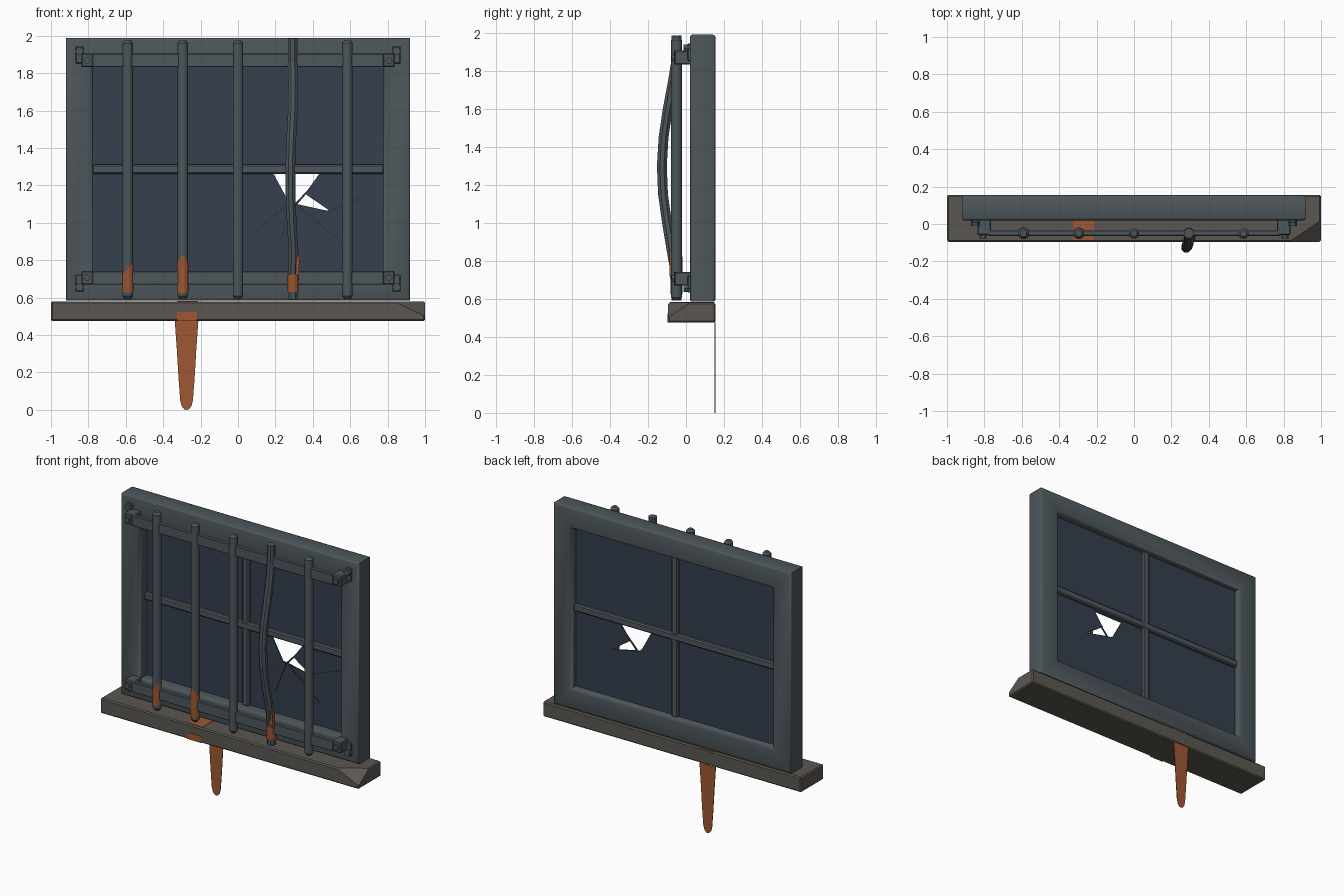
import bpy, bmesh, math
from mathutils import Vector

if "Cube" in bpy.data.objects:
    bpy.data.objects.remove(bpy.data.objects["Cube"])


def material(name, rgb):
    m = bpy.data.materials.new(name)
    m.diffuse_color = (*rgb, 1)
    m.use_nodes = True
    m.node_tree.nodes["Principled BSDF"].inputs["Base Color"].default_value = m.diffuse_color
    return m


IRON = material("iron", (0.075, 0.095, 0.105))
STONE = material("stone", (0.105, 0.097, 0.083))
GLASS = material("dark_glass", (0.035, 0.05, 0.075))
CRACK = material("crack", (0.04, 0.035, 0.055))
RUST = material("rust", (0.34, 0.095, 0.033))
ZC = 1.287                                   # height of the window centre


def finish(name, bm, mat, angle=None):
    bmesh.ops.recalc_face_normals(bm, faces=bm.faces)
    me = bpy.data.meshes.new(name)
    bm.to_mesh(me)
    bm.free()
    me.materials.append(mat)
    ob = bpy.data.objects.new(name, me)
    bpy.context.collection.objects.link(ob)
    if angle:
        bpy.ops.object.select_all(action='DESELECT')
        ob.select_set(True)
        bpy.context.view_layer.objects.active = ob
        bpy.ops.object.shade_smooth_by_angle(angle=math.radians(angle))
    return ob


def box_bm(x, y, z, bevel=0.0, seg=1):
    bm = bmesh.new()
    bmesh.ops.create_cube(bm, size=1)
    for v in bm.verts:
        v.co = [lo + (c + 0.5) * (hi - lo) for c, (lo, hi) in zip(v.co, (x, y, z))]
    if bevel:
        bmesh.ops.bevel(bm, geom=bm.edges[:], offset=bevel, segments=seg,
                        profile=0.5, affect='EDGES')
    return bm


def box(name, x, y, z, mat, bevel=0.0, seg=1, angle=None):
    return finish(name, box_bm(x, y, z, bevel, seg), mat, angle)


def loft(name, rings, mat, angle=None, closed=False):
    """Skin equal-sized rings of points; cap the ends or close into a loop."""
    bm = bmesh.new()
    vs = [[bm.verts.new(p) for p in r] for r in rings]
    n = len(vs[0])
    pairs = list(zip(vs, vs[1:])) + ([(vs[-1], vs[0])] if closed else [])
    for a, b in pairs:
        for i in range(n):
            bm.faces.new((a[i], a[(i + 1) % n], b[(i + 1) % n], b[i]))
    if not closed:
        bm.faces.new(vs[0])
        bm.faces.new(vs[-1])
    return finish(name, bm, mat, angle)


def circle(x, y, z, r, n):
    return [(x + r * math.cos(math.tau * (i + .5) / n),
             y + r * math.sin(math.tau * (i + .5) / n), z) for i in range(n)]


def plate(name, outline, y0, y1, mat):
    """Flat outline in x-z, given thickness along y."""
    return loft(name, [[(x, y, z) for x, z in outline] for y in (y0, y1)], mat)


# Outer frame: one profile (inset, y) swept round four mitred corners
profile = [(.012, .02), (.004, .023), (0, .032), (0, .143), (.004, .151), (.012, .155),
           (.125, .155), (.139, .149), (.145, .135), (.145, .04), (.139, .026), (.125, .02)]
loft("window_frame", [[(sx * (.92 - d), y, ZC + sz * (.702 - d)) for d, y in profile]
     for sx, sz in ((-1, -1), (1, -1), (1, 1), (-1, 1))], IRON, 50, closed=True)

# Glazing bars
box("muntin_horizontal", (-.78, .78), (.075, .132), (1.262, 1.312), IRON, .008)
box("muntin_vertical", (-.025, .025), (.077, .130), (.725, 1.85), IRON, .008)

# Glass panes, the lower right one broken
G0, G1 = .1, .108
for name, x, z in (("pane_upper_left", (-.78, -.01), (1.29, 1.85)),
                   ("pane_upper_right", (.01, .78), (1.29, 1.85)),
                   ("pane_lower_left", (-.78, -.01), (.725, 1.28))):
    box(name, x, (G0, G1), z, GLASS)
plate("pane_broken", [(.01, .725), (.78, .725), (.78, 1.28), (.445, 1.28), (.43, 1.255),
                      (.358, 1.155), (.497, 1.06), (.315, 1.10), (.275, 1.105),
                      (.18, 1.28), (.01, 1.28)], G0, G1, GLASS)

# Cracks radiating from the hole
for i, (a, b) in enumerate((((.28, 1.11), (.09, .95)), ((.30, 1.10), (.22, .885)),
                            ((.31, 1.10), (.56, .89)), ((.48, 1.06), (.715, 1.155)),
                            ((.31, 1.10), (.40, 1.20)))):
    a, b = Vector(a), Vector(b)
    d = (b - a).normalized() * .006
    s = Vector((-d.y, d.x))
    plate(f"crack_{i}", [a + s, a - s, b - s * .6, b + s * .6], .096, .101, CRACK)

# Straight security bars with chamfered ends
R, BY = .029, -.05
for i, x in enumerate((-.59, -.295, 0, .585)):
    loft(f"bar_{i}", [circle(x, BY, z, r, 12) for z, r in
                      ((.593, .017), (.608, R), (1.962, R), (1.977, .017))], IRON, 35)

# Bar bent outwards
path = [(.294, -.05, .59), (.294, -.052, .72), (.297, -.075, .85), (.287, -.1, 1.0),
        (.281, -.121, 1.15), (.28, -.127, 1.3), (.285, -.118, 1.45), (.293, -.096, 1.6),
        (.295, -.068, 1.75), (.292, -.05, 1.86), (.292, -.05, 1.985)]
loft("bent_bar", [circle(*p, .028, 8) for p in path], IRON)

# Cross rails, end brackets and hex bolts, mirrored about the window centre


def bolt(name, x, z, r, y0, y1):
    plate(name, [(x + r * math.cos(math.tau * k / 6), z + r * math.sin(math.tau * k / 6))
                 for k in range(6)], y0, y1, IRON)


for v, sz in (("lower", -1), ("upper", 1)):
    span = sorted((ZC + sz * .545, ZC + sz * .618))
    box(f"rail_{v}", (-.78, .78), (-.064, -.034), span, IRON, .004)
    for h, sx in (("left", -1), ("right", 1)):
        tag = f"{v}_{h}"
        box(f"bracket_{tag}", sorted((sx * .765, sx * .838)), (-.06, .03), span, IRON, .006)
        box(f"tab_{tag}", sorted((sx * .825, sx * .868)), (.008, .03),
            sorted((ZC + sz * .565, ZC + sz * .655)), IRON, .004)
        bolt(f"frame_bolt_{tag}", sx * .848, ZC + sz * .632, .023, -.012, .025)
        bolt(f"rail_bolt_{tag}", sx * .807, ZC + sz * .58, .019, -.077, -.055)

# Stone sill with its front right corner knocked off
bm = box_bm((-1, 1), (-.095, .155), (.475, .58), .008)
p, q, r = Vector((.83, -.095, .58)), Vector((1, .02, .58)), Vector((1, -.095, .50))
n = (q - p).cross(r - p)
if n.dot(Vector((1, -.095, .58)) - p) < 0:
    n.negate()
cut = bmesh.ops.bisect_plane(bm, geom=bm.verts[:] + bm.edges[:] + bm.faces[:],
                             plane_co=p, plane_no=n, clear_outer=True)
bmesh.ops.holes_fill(bm, edges=[e for e in bm.edges if e.is_boundary])
finish("sill", bm, STONE)

# Rust sleeves with uneven top edges


def sleeve(name, x, z0, top, y=BY, y_top=BY):
    low = circle(x, y, z0, .0315, 12)
    high = [(a, b + y_top - y, top((a - x) / .0315)) for a, b, _ in low]
    loft(name, [low, high], RUST)


sleeve("rust_bar_0", -.59, .63, lambda t: .755 + .03 * t)
sleeve("rust_bar_1", -.295, .625, lambda t: .825 - .05 * t * t)
sleeve("rust_bent_bar", .294, .63, lambda t: .725 + .004 * t, y_top=-.053)
plate("rust_bent_streak", [(.308, .72), (.326, .72), (.328, .80), (.318, .88), (.312, .80)],
      -.088, -.06, RUST)

# Rust stain on the sill and the run-off below it
box("rust_sill_top", (-.325, -.215), (-.085, .15), (.57, .583), RUST)
box("rust_sill_front", (-.325, -.218), (-.0975, -.085), (.476, .522), RUST)
half = [(.063, .476), (.052, .32), (.043, .17), (.034, .05), (.026, .02), (.012, .002)]
plate("rust_runoff", [(-.275 - w, z) for w, z in half] + [(-.275, 0)] +
      [(-.275 + w, z) for w, z in reversed(half)], .151, .154, RUST)
